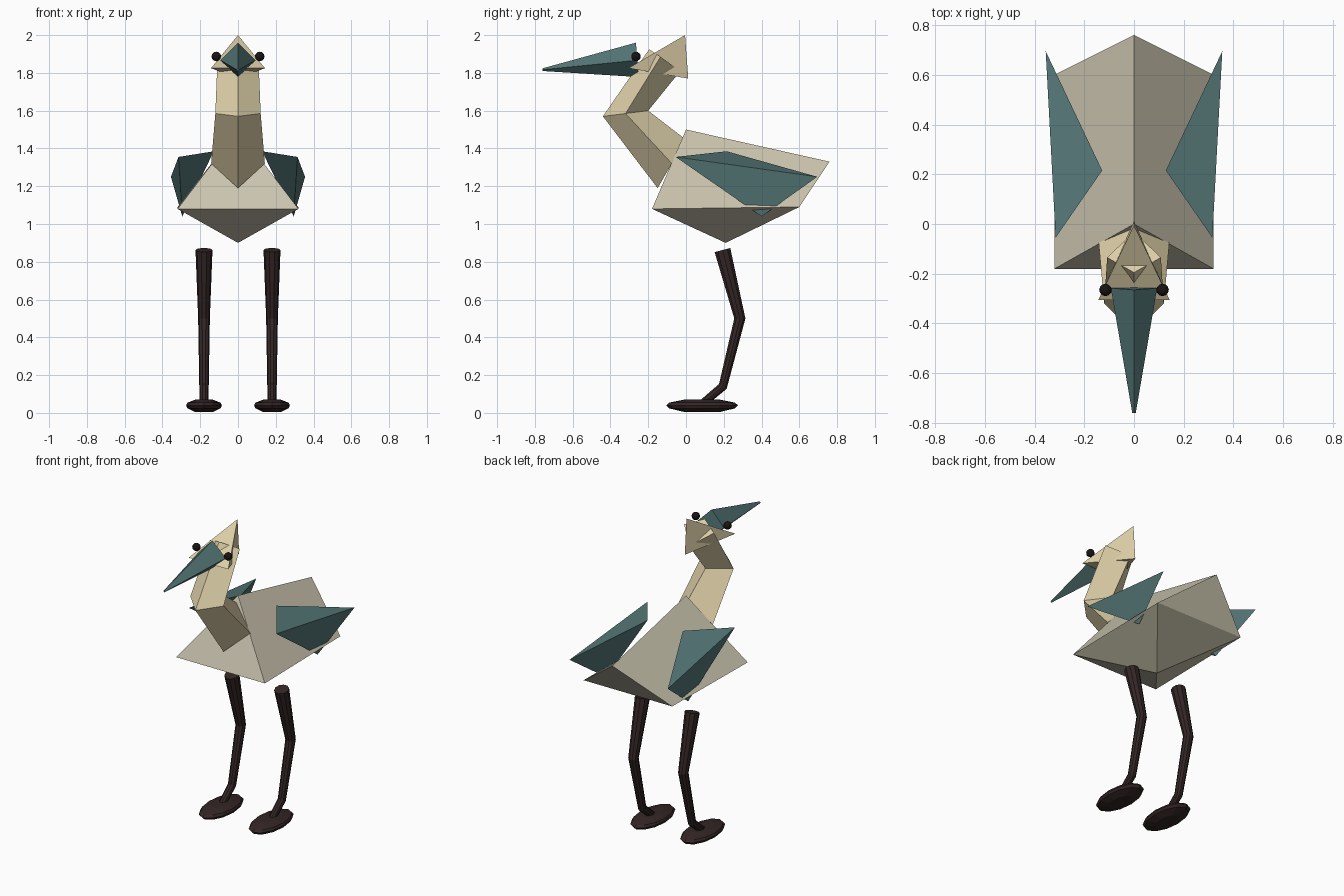
import bpy, bmesh, math
from mathutils import Vector

if "Cube" in bpy.data.objects:
    bpy.data.objects.remove(bpy.data.objects["Cube"])


def material(name, rgb):
    m = bpy.data.materials.new(name)
    m.diffuse_color = (*rgb, 1)
    m.use_nodes = True
    m.node_tree.nodes["Principled BSDF"].inputs["Base Color"].default_value = m.diffuse_color
    return m


GREY = material("warm grey", (0.60, 0.56, 0.43))
SAND = material("sand", (0.72, 0.62, 0.39))
TEAL = material("dark teal", (0.088, 0.178, 0.178))
BROWN = material("dark brown", (0.034, 0.019, 0.019))
BLACK = material("eye black", (0.010, 0.007, 0.007))


def finish(name, bm, mat):
    bmesh.ops.recalc_face_normals(bm, faces=bm.faces[:])
    me = bpy.data.meshes.new(name)
    bm.to_mesh(me)
    bm.free()
    me.materials.append(mat)
    ob = bpy.data.objects.new(name, me)
    bpy.context.collection.objects.link(ob)
    return ob


def solid(name, points, faces, mat):
    bm = bmesh.new()
    vs = [bm.verts.new(p) for p in points]
    for f in faces:
        bm.faces.new([vs[i] for i in f])
    return finish(name, bm, mat)


def loft(name, rings, mat):
    """Skin a row of equal-sized rings and cap both ends."""
    bm = bmesh.new()
    rows = [[bm.verts.new(p) for p in r] for r in rings]
    n = len(rows[0])
    for a, b in zip(rows, rows[1:]):
        for i in range(n):
            j = (i + 1) % n
            bm.faces.new((a[i], a[j], b[j], b[i]))
    bm.faces.new(rows[0])
    bm.faces.new(rows[-1])
    return finish(name, bm, mat)


def diamond(front, side, back):
    """Four-sided ring: front and back are (y, z), side is (x, y, z)."""
    x, y, z = side
    return [(0, *front), (x, y, z), (0, *back), (-x, y, z)]


TETRA = [(0, 1, 2), (0, 1, 3), (0, 2, 3), (1, 2, 3)]

# Body: sloping ridge above, pointed keel below
solid("body",
      [(-.32, -.18, 1.08), (.32, -.18, 1.08), (.32, .6, 1.09), (-.32, .6, 1.09),
       (0, 0, 1.5), (0, .76, 1.33), (0, .21, .90)],
      [(0, 1, 4), (2, 3, 5), (1, 2, 5, 4), (3, 0, 4, 5),
       (0, 1, 6), (1, 2, 6), (2, 3, 6), (3, 0, 6)], GREY)

# Bent neck
loft("neck", [diamond((-.15, 1.19), (.142, -.075, 1.32), (-.005, 1.45)),
              diamond((-.44, 1.57), (.12, -.32, 1.585), (-.2, 1.60)),
              diamond((-.195, 1.925), (.108, -.135, 1.885), (-.03, 1.81))], SAND)

# Wedge head
solid("head", [(0, -.005, 2.0), (0, .012, 1.77),
               (-.143, -.305, 1.825), (.143, -.305, 1.825)], TETRA, SAND)

# Long tapered beak
loft("beak", [diamond((-.265, 1.96), (.093, -.258, 1.867), (-.25, 1.778)),
              diamond((-.76, 1.824), (.007, -.76, 1.817), (-.76, 1.81))], TEAL)

# Leg tube: (y, z, radius) stations from hip to foot
LEG = [(.193, .862, .045), (.285, .50, .031), (.195, .14, .025), (.07, .035, .022)]


def leg_rings(x, n=10):
    pts = [Vector((x, y, z)) for y, z, r in LEG]
    rings = []
    for i, p in enumerate(pts):
        d = Vector()
        if i:
            d += (p - pts[i - 1]).normalized()
        if i < len(pts) - 1:
            d += (pts[i + 1] - p).normalized()
        d.normalize()
        u = Vector((1, 0, 0))
        v = d.cross(u)
        rings.append([p + LEG[i][2] * (u * math.cos(t) + v * math.sin(t))
                      for t in (2 * math.pi * k / n for k in range(n))])
    return rings


def foot_rings(x, n=12):
    return [[(x + .095 * s * math.cos(t), .085 + .19 * s * math.sin(t), z)
             for t in (2 * math.pi * k / n for k in range(n))]
            for s, z in ((.5, .005), (.92, .024), (1, .04), (.92, .054), (.5, .07))]


for side, s in (("left", -1), ("right", 1)):
    # Wing: thin slanted tetrahedron sunk into the flank
    solid("wing_" + side, [(s * .315, -.055, 1.355), (s * .355, .695, 1.25),
                           (s * .128, .215, 1.385), (s * .295, .40, 1.04)], TETRA, TEAL)
    loft("leg_" + side, leg_rings(s * .18), BROWN)
    loft("foot_" + side, foot_rings(s * .18), BROWN)
    # Eye bead
    bm = bmesh.new()
    bmesh.ops.create_uvsphere(bm, u_segments=12, v_segments=8, radius=.025)
    bmesh.ops.translate(bm, verts=bm.verts[:], vec=(s * .115, -.265, 1.887))
    finish("eye_" + side, bm, BLACK)
